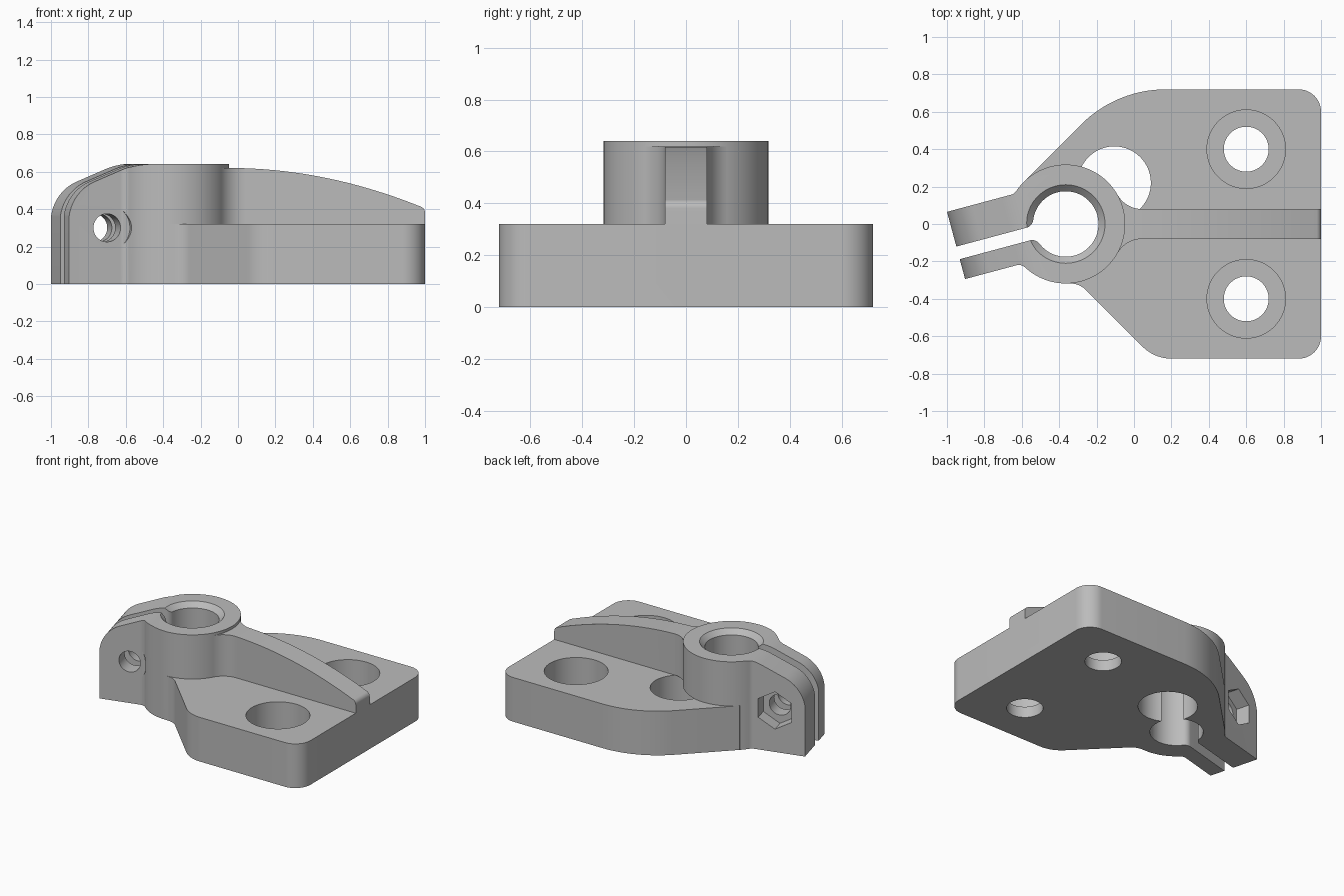
import bpy, bmesh
from math import sin, cos, pi, sqrt, atan2, tan, radians
from mathutils import Matrix, Vector

cube = bpy.data.objects.get("Cube")
if cube:
    bpy.data.objects.remove(cube)

grey = bpy.data.materials.new("plain grey")
grey.use_nodes = True
GREY = (0.5, 0.5, 0.5, 1)
grey.diffuse_color = GREY
grey.node_tree.nodes["Principled BSDF"].inputs["Base Color"].default_value = GREY


def rounded(corners, steps=14):
    """Outline from (x, y, radius) corners."""
    out = []
    for i, (x, y, r) in enumerate(corners):
        p = Vector((x, y))
        if not r:
            out.append(p)
            continue
        a = (Vector(corners[i - 1][:2]) - p).normalized()
        b = (Vector(corners[(i + 1) % len(corners)][:2]) - p).normalized()
        half = a.angle(b) / 2
        c = p + (a + b).normalized() * (r / sin(half))
        va = p + a * (r / tan(half)) - c
        vb = p + b * (r / tan(half)) - c
        sweep = va.angle(vb)
        for k in range(steps + 1):
            t = k / steps
            out.append(c + (va * sin((1 - t) * sweep) + vb * sin(t * sweep)) / sin(sweep))
    return out


def blend(ring, v, r, steps=12):
    """Arc of radius r joining a circle about the origin to the line y = v."""
    s = 1 if v > 0 else -1
    h = abs(v) + r
    cu = sqrt((ring + r) ** 2 - h ** 2)
    a0, a1 = atan2(-h, -cu), -pi / 2
    return [Vector((cu + r * cos(a0 + (a1 - a0) * k / steps),
                    s * (h + r * sin(a0 + (a1 - a0) * k / steps)))) for k in range(steps + 1)]


def strip(ring, hi, lo, r, length):
    """Straight bar leaving a circle with blended roots."""
    return ([Vector((0, 0))] + blend(ring, hi, r) + [Vector((length, hi)), Vector((length, lo))]
            + blend(ring, lo, r)[::-1])


def finish(bm, name, matrix):
    bmesh.ops.transform(bm, matrix=matrix, verts=bm.verts)
    bmesh.ops.recalc_face_normals(bm, faces=bm.faces)
    mesh = bpy.data.meshes.new(name)
    bm.to_mesh(mesh)
    bm.free()
    mesh.materials.append(grey)
    obj = bpy.data.objects.new(name, mesh)
    bpy.context.collection.objects.link(obj)
    return obj


def prism(name, outline, lo, hi, matrix=Matrix()):
    bm = bmesh.new()
    face = bm.faces.new([bm.verts.new((p[0], p[1], lo)) for p in outline])
    top = bmesh.ops.extrude_face_region(bm, geom=[face])["geom"]
    bmesh.ops.translate(bm, vec=(0, 0, hi - lo),
                        verts=[g for g in top if isinstance(g, bmesh.types.BMVert)])
    return finish(bm, name, matrix)


def lathe(name, profile, matrix, sides=96):
    bm = bmesh.new()
    rings = [[bm.verts.new((r * cos(pi / 2 + 2 * pi * i / sides),
                            r * sin(pi / 2 + 2 * pi * i / sides), z)) for i in range(sides)]
             for r, z in profile]
    for a, b in zip(rings, rings[1:]):
        for i in range(sides):
            j = (i + 1) % sides
            bm.faces.new((a[i], a[j], b[j], b[i]))
    bm.faces.new(rings[0])
    bm.faces.new(rings[-1])
    return finish(bm, name, matrix)


def combine(body, tool, operation):
    bpy.context.view_layer.objects.active = body
    mod = body.modifiers.new(operation.lower(), "BOOLEAN")
    mod.operation, mod.object, mod.solver = operation, tool, "EXACT"
    bpy.ops.object.modifier_apply(modifier=mod.name)
    bpy.data.objects.remove(tool)


HUB, BORE = 0.318, 0.175
hub = Matrix.Translation((-0.365, 0, 0))
arm = hub @ Matrix.Rotation(radians(195), 4, "Z")
upright = Matrix.Rotation(pi / 2, 4, "X")

# Mounting plate
plate = rounded([(-0.58, 0.19, 0), (-0.589, 0.226, 0), (-0.095, 0.72, 0.64), (1, 0.72, 0.12),
                 (1, -0.72, 0.12), (0.11, -0.72, 0.22), (-0.292, -0.318, 0.12),
                 (-0.365, -0.318, 0), (-0.365, 0, 0)])
body = prism("clamp_bracket", plate, 0, 0.32)

# Round hub
combine(body, lathe("hub", [(HUB, 0), (HUB, 0.64)], hub), "UNION")

# Clamp arm
combine(body, prism("arm", strip(HUB, 0.145, -0.227, 0.05, 0.596), 0, 0.64, arm), "UNION")

# Stiffening rib with a curved top
rib = prism("rib", strip(HUB, 0.08, -0.08, 0.15, 1.365), 0.1, 0.7, hub)
crest = [(-0.05 + 1.05 * k / 24, 0.62 - (1.05 * k / 24) ** 2 / 5.1, 0) for k in range(24)]
side = rounded([(-0.5, 0.05, 0), (-0.5, 0.62, 0)] + crest + [(1, 0.405, 0.035), (1, 0.05, 0)])
combine(rib, prism("rib_profile", side, -0.5, 0.5, upright), "INTERSECT")
combine(body, rib, "UNION")

# Rounded top of the clamp arm
above = rounded([(0.1, 0.9, 0), (0.1, 0.641, 0), (0.23, 0.641, 0.35), (0.598, 0.487, 0.235),
                 (0.598, 0.3, 0), (0.9, 0.3, 0), (0.9, 0.9, 0)])
combine(body, prism("arm_top", above, -0.6, 0.6, arm @ upright), "DIFFERENCE")

# Round side opening beneath the hub
opening = Matrix.Translation((-0.105, 0.22, 0))
combine(body, lathe("side_opening", [(0.195, -0.1), (0.195, 0.3205)], opening), "DIFFERENCE")

# Chamfered bore and clamping slot
bore = [(BORE, -0.1), (BORE, 0.605), (0.21, 0.64), (0.21, 0.8)]
combine(body, lathe("bore", bore, hub), "DIFFERENCE")
combine(body, prism("slot", strip(BORE, 0.035, -0.035, 0.05, 0.8), -0.1, 0.8, arm), "DIFFERENCE")

# Counterbored mounting holes
for s in (-1, 1):
    hole = [(0.12, -0.1), (0.12, 0.08), (0.21, 0.08), (0.21, 0.5)]
    combine(body, lathe("mount_hole", hole, Matrix.Translation((0.6, 0.4 * s, 0))), "DIFFERENCE")

# Clamp screw hole with head clearance, and hexagonal nut pocket
screw = arm @ Matrix.Translation((0.386, 0, 0.3)) @ Matrix.Rotation(-pi / 2, 4, "X")
shank = [(0.075, -0.4), (0.075, 0.147), (0.126, 0.147), (0.126, 0.4)]
combine(body, lathe("screw_hole", shank, screw, 64), "DIFFERENCE")
combine(body, lathe("nut_pocket", [(0.135, -0.5), (0.135, -0.13)], screw, 6), "DIFFERENCE")

# Smooth curved walls, crisp edges
bpy.ops.object.select_all(action="DESELECT")
body.select_set(True)
bpy.context.view_layer.objects.active = body
bpy.ops.object.shade_smooth_by_angle(angle=radians(25))
